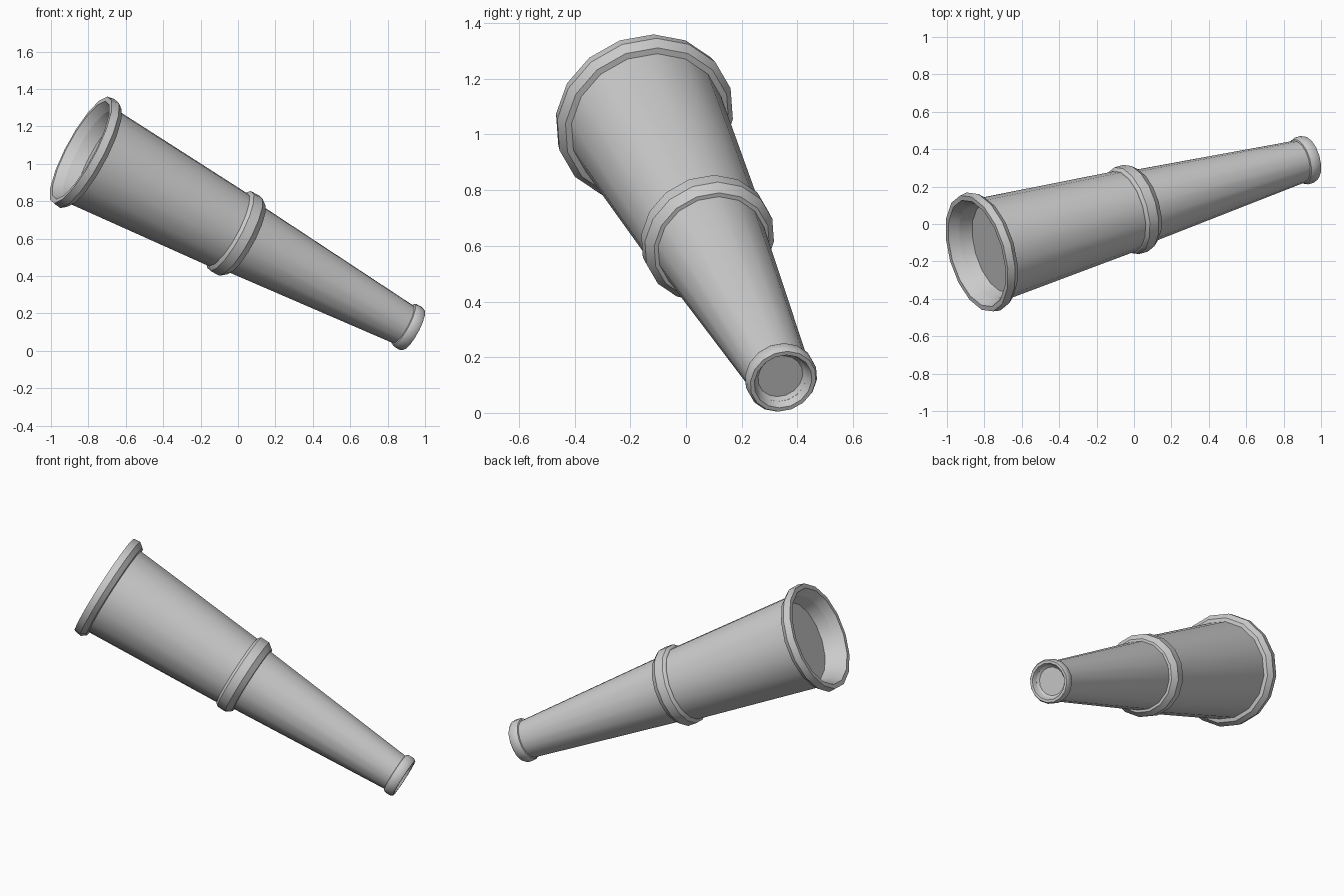
import bpy, bmesh, math
from mathutils import Vector, Matrix

if "Cube" in bpy.data.objects:
    bpy.data.objects.remove(bpy.data.objects["Cube"])

SIDES = 16
start = Vector((-0.815, -0.15, 1.06))     # centre of the wide rim
end = Vector((0.915, 0.3425, 0.125))      # centre of the eyepiece rim
axis = (end - start).normalized()
up = (Vector((0, 0, 1)) - axis * axis.z).normalized()
side = axis.cross(up)
L = (end - start).length
MID = 0.945


def lathe(name, profile, closed=False):
    """Spin (distance along axis, radius) points round the telescope axis."""
    bm = bmesh.new()
    rings = []
    for s, r in profile:
        c = start + axis * s
        if r == 0:
            rings.append([bm.verts.new(c)] * SIDES)
            continue
        rings.append([bm.verts.new(c + (up * math.cos(a) + side * math.sin(a)) * r)
                      for a in (2 * math.pi * i / SIDES for i in range(SIDES))])
    pairs = list(zip(rings, rings[1:]))
    if closed:
        pairs.append((rings[-1], rings[0]))
    for a, b in pairs:
        for i in range(SIDES):
            j = (i + 1) % SIDES
            bm.faces.new(list(dict.fromkeys((a[i], a[j], b[j], b[i]))))
    bmesh.ops.recalc_face_normals(bm, faces=bm.faces)
    me = bpy.data.meshes.new(name)
    bm.to_mesh(me)
    bm.free()
    ob = bpy.data.objects.new(name, me)
    bpy.context.collection.objects.link(ob)
    bpy.ops.object.select_all(action='DESELECT')
    ob.select_set(True)
    bpy.context.view_layer.objects.active = ob
    bpy.ops.object.shade_smooth_by_angle(angle=math.radians(30))
    return ob


# wide tube, with its front lens recessed inside
lathe("wide_tube", [(0.09, 0), (0.09, 0.245), (0.02, 0.265), (0.02, 0.285),
                    (MID, 0.218), (MID, 0)])
# narrow tube, with the eye lens recessed inside
lathe("narrow_tube", [(MID, 0), (MID, 0.205), (L, 0.112), (L, 0.098),
                      (L - 0.015, 0.083), (L - 0.015, 0)])
# flared rim at the wide end
lathe("front_rim", [(-0.03, 0.295), (-0.03, 0.322), (0.012, 0.328), (0.042, 0.305),
                    (0.047, 0.275), (0.02, 0.265)], closed=True)
# joint collar
lathe("middle_collar", [(MID - 0.055, 0.212), (MID - 0.05, 0.228), (MID - 0.036, 0.241),
                        (MID + 0.019, 0.241), (MID + 0.053, 0.215),
                        (MID + 0.055, 0.195)], closed=True)
# eyepiece rim
lathe("eyepiece_rim", [(L - 0.04, 0.11), (L - 0.035, 0.123), (L - 0.022, 0.13),
                       (L + 0.012, 0.13), (L + 0.026, 0.122), (L + 0.026, 0.107),
                       (L, 0.095)], closed=True)
